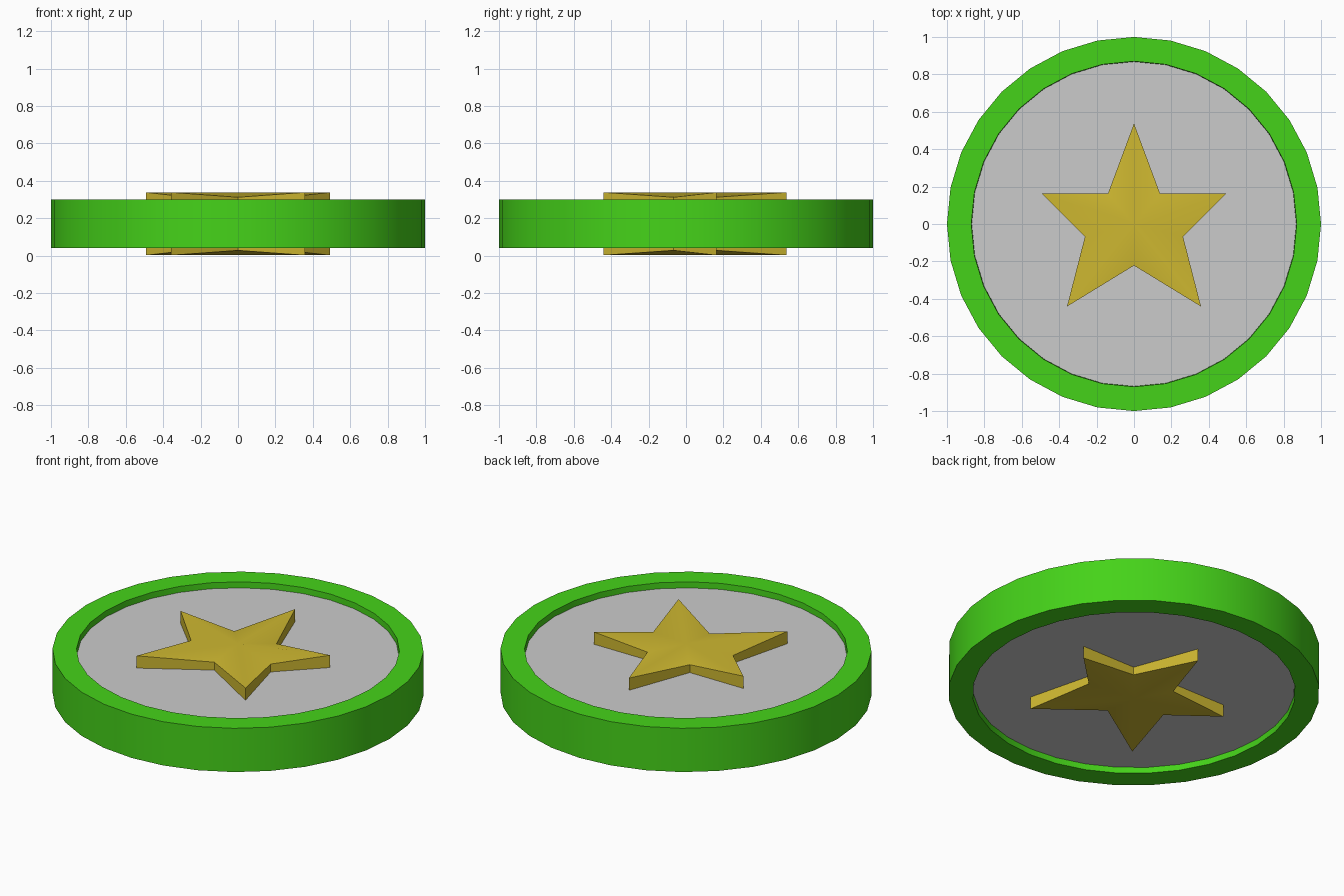
import bpy, bmesh
from math import sin, cos, pi, radians

if "Cube" in bpy.data.objects:
    bpy.data.objects.remove(bpy.data.objects["Cube"])

SIDES = 32
MID = 0.17  # mid height of the whole coin


def material(name, color):
    m = bpy.data.materials.new(name)
    m.diffuse_color = color
    m.use_nodes = True
    m.node_tree.nodes["Principled BSDF"].inputs["Base Color"].default_value = m.diffuse_color
    return m


def finish(bm, name, mat=None):
    bmesh.ops.recalc_face_normals(bm, faces=bm.faces)
    me = bpy.data.meshes.new(name)
    bm.to_mesh(me)
    bm.free()
    ob = bpy.data.objects.new(name, me)
    bpy.context.collection.objects.link(ob)
    if mat:
        me.materials.append(mat)
    bpy.ops.object.select_all(action='DESELECT')
    ob.select_set(True)
    bpy.context.view_layer.objects.active = ob
    bpy.ops.object.shade_smooth_by_angle(angle=radians(30))
    return ob


green = material("green", (0.06, 0.65, 0.01, 1))
gold = material("gold", (0.62, 0.48, 0.03, 1))

# Rim: rectangular section swept round the z axis
bm = bmesh.new()
section = [(1.0, 0.04), (1.0, 0.30), (0.87, 0.30), (0.865, MID), (0.87, 0.04)]
loops = [[bm.verts.new((r * sin(2 * pi * i / SIDES), r * cos(2 * pi * i / SIDES), z))
          for r, z in section] for i in range(SIDES)]
for i in range(SIDES):
    a, b = loops[i], loops[(i + 1) % SIDES]
    for j in range(len(section)):
        k = (j + 1) % len(section)
        bm.faces.new((a[j], a[k], b[k], b[j]))
finish(bm, "rim", green)

# Face disc: recessed inside the rim on both sides
bm = bmesh.new()
bmesh.ops.create_cone(bm, cap_ends=True, segments=SIDES, radius1=0.868,
                      radius2=0.868, depth=0.19)
bmesh.ops.translate(bm, verts=bm.verts, vec=(0, 0, MID))
finish(bm, "face_disc")

# Star: ridged from centre to tips, lower at the notches, same on both sides
right = [(0, 0.537), (0.139, 0.163), (0.492, 0.163), (0.262, -0.067),
         (0.358, -0.441), (0, -0.222)]
outline = right + [(-x, y) for x, y in right[-2:0:-1]]
bm = bmesh.new()
caps = []
for side in (1, -1):
    ring = [bm.verts.new((x, y, MID + side * (0.142 if i % 2 else 0.168)))
            for i, (x, y) in enumerate(outline)]
    centre = bm.verts.new((0, 0, MID + side * 0.168))
    for i in range(10):
        bm.faces.new((ring[i], ring[(i + 1) % 10], centre))
    caps.append(ring)
top, bottom = caps
for i in range(10):
    k = (i + 1) % 10
    bm.faces.new((top[i], top[k], bottom[k], bottom[i]))
finish(bm, "star", gold)
